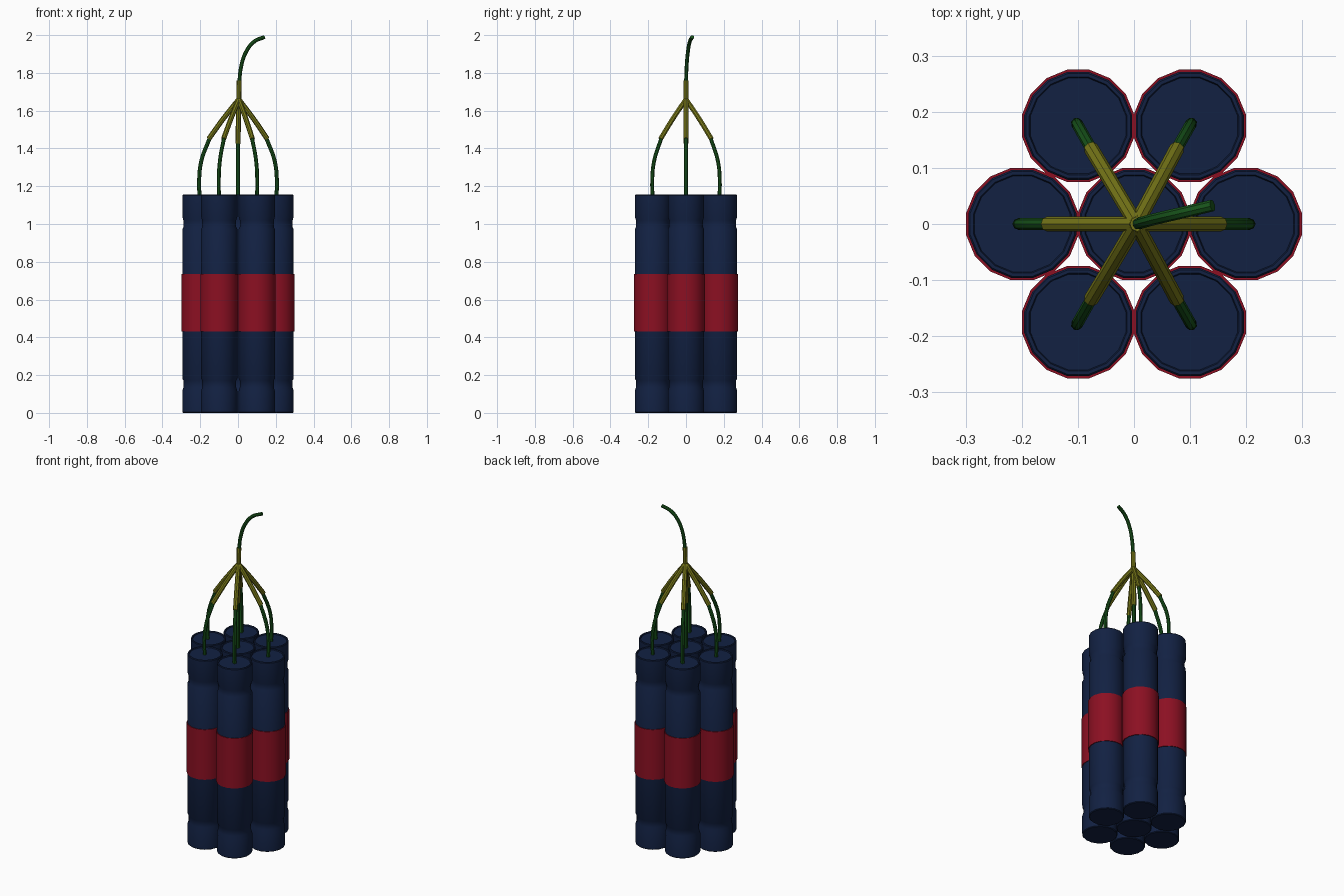
import bpy, bmesh, math
from mathutils import Vector

if "Cube" in bpy.data.objects:
    bpy.data.objects.remove(bpy.data.objects["Cube"])


def material(name, rgb):
    m = bpy.data.materials.new(name)
    m.diffuse_color = (*rgb, 1)
    m.use_nodes = True
    m.node_tree.nodes["Principled BSDF"].inputs["Base Color"].default_value = m.diffuse_color
    return m


NAVY = material("navy_paper", (0.006, 0.015, 0.055))
RED = material("red_band", (0.26, 0.005, 0.016))
OLIVE = material("olive_sleeve", (0.18, 0.18, 0.009))
GREEN = material("green_fuse", (0.009, 0.09, 0.011))
SIDES = 16


def lathe(name, profile, center, mat, turn=0.0, closed=False):
    """Revolve (radius, z) points; open profiles get flat caps."""
    bm = bmesh.new()
    rings = []
    for r, z in profile:
        rings.append([bm.verts.new((r * math.cos(a), r * math.sin(a), z))
                      for a in (math.tau * (k + 0.5) / SIDES + turn for k in range(SIDES))])
    pairs = list(zip(rings, rings[1:]))
    if closed:
        pairs.append((rings[-1], rings[0]))
    else:
        bm.faces.new(rings[0][::-1])
        bm.faces.new(rings[-1])
    for lo, hi in pairs:
        for k in range(SIDES):
            n = (k + 1) % SIDES
            bm.faces.new((lo[k], lo[n], hi[n], hi[k]))
    bmesh.ops.recalc_face_normals(bm, faces=bm.faces)
    me = bpy.data.meshes.new(name)
    bm.to_mesh(me)
    bm.free()
    finish(name, me, mat, center)


def finish(name, data, mat, location=(0, 0, 0)):
    ob = bpy.data.objects.new(name, data)
    bpy.context.collection.objects.link(ob)
    ob.location = location
    data.materials.append(mat)
    bpy.ops.object.select_all(action='DESELECT')
    ob.select_set(True)
    bpy.context.view_layer.objects.active = ob
    if ob.type == 'CURVE':
        bpy.ops.object.convert(target='MESH')
    bpy.ops.object.shade_smooth_by_angle(angle=math.radians(35))


def tube(name, points, radius, mat):
    cu = bpy.data.curves.new(name, 'CURVE')
    cu.dimensions = '3D'
    cu.bevel_depth = radius
    cu.bevel_resolution = 2
    cu.resolution_u = 6
    cu.use_fill_caps = True
    sp = cu.splines.new('BEZIER')
    sp.bezier_points.add(len(points) - 1)
    for bp, p in zip(sp.bezier_points, points):
        bp.co = p
        bp.handle_left_type = bp.handle_right_type = 'AUTO'
    finish(name, cu, mat)


# Stick profile: crimped near both ends, shallow recess in the top
STICK = [(0.094, 0.0), (0.098, 0.004), (0.098, 0.115), (0.092, 0.135), (0.092, 0.172),
         (0.098, 0.182), (0.098, 0.973), (0.092, 0.983), (0.092, 1.02), (0.098, 1.04),
         (0.098, 1.151), (0.095, 1.155), (0.089, 1.155), (0.087, 1.149)]
BAND = [(0.095, 0.43), (0.102, 0.43), (0.102, 0.735), (0.095, 0.735)]

centers = [Vector((0, 0, 0))]
centers += [Vector((0.199 * math.cos(a), 0.202 * math.sin(a), 0))
            for a in (math.radians(60 * i) for i in range(6))]

for i, c in enumerate(centers):
    lathe(f"stick_{i}", STICK, c, NAVY)
    lathe(f"band_{i}", BAND, c, RED, closed=True)

# Fuses rise from each stick and gather at a knot above the middle
knot = Vector((0.004, 0, 1.66))
for i, c in enumerate(centers):
    d = c.normalized() if i else Vector((0, 0, 0))

    def at(r, z):
        return d * r + Vector((0, 0, z))
    tube(f"stick_fuse_{i}", [at(0.203, 1.14), at(0.206, 1.22), at(0.195, 1.33),
                             at(0.148, 1.46)], 0.0105, GREEN)
    low = at(0.155, 1.45) if i else Vector((0, 0, 1.425))
    tube(f"fuse_sleeve_{i}", [low, low.lerp(knot, 0.5) + d * 0.004, knot], 0.0135, OLIVE)

# Main sleeve and curling lead fuse
tube("main_sleeve", [(0.004, 0, 1.64), (0.006, 0, 1.76)], 0.0135, OLIVE)
tube("lead_fuse", [(0.006, 0, 1.74), (0.016, 0.003, 1.83), (0.042, 0.01, 1.91),
                   (0.085, 0.02, 1.965), (0.14, 0.033, 1.99)], 0.0105, GREEN)
